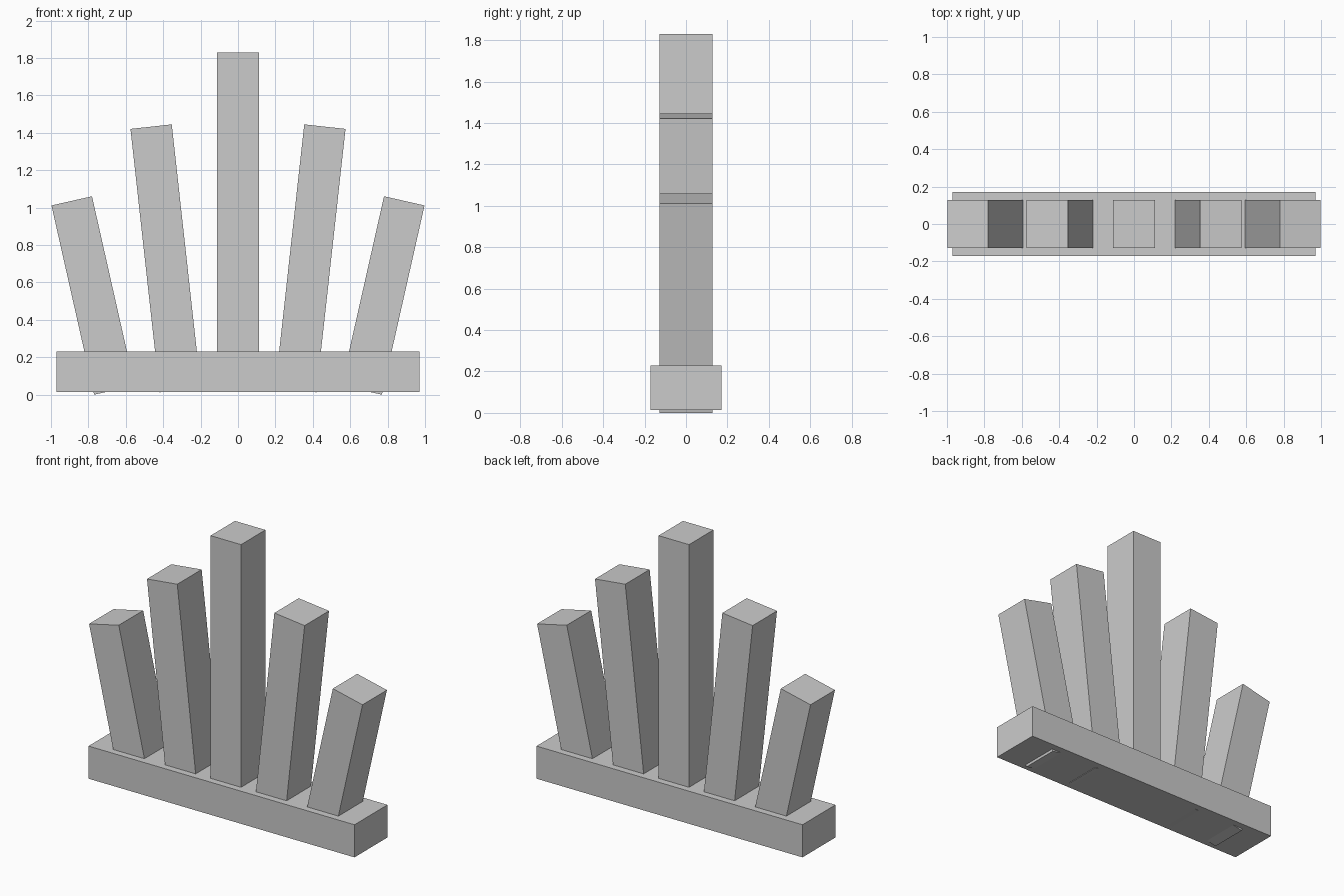
import bpy
import bmesh
from math import radians
from mathutils import Matrix, Vector

if "Cube" in bpy.data.objects:
    bpy.data.objects.remove(bpy.data.objects["Cube"])


def box(name, size, base, tilt=0.0):
    """Box standing on the point base, leaning in x by tilt degrees."""
    bm = bmesh.new()
    bmesh.ops.create_cube(bm, size=1.0)
    bmesh.ops.translate(bm, verts=bm.verts, vec=(0, 0, 0.5))
    bmesh.ops.scale(bm, verts=bm.verts, vec=size)
    mesh = bpy.data.meshes.new(name)
    bm.to_mesh(mesh)
    bm.free()
    obj = bpy.data.objects.new(name, mesh)
    obj.matrix_world = (Matrix.Translation(Vector(base))
                        @ Matrix.Rotation(radians(tilt), 4, 'Y'))
    bpy.context.collection.objects.link(obj)
    return obj


WIDTH, DEPTH, FOOT = 0.222, 0.254, 0.024

# Base plinth
box("base", (1.94, 0.344, 0.215), (0, 0, 0.015))

# Upright centre bar
box("center_bar", (WIDTH, DEPTH, 1.806), (0, 0, FOOT))

# Fanned bars, mirrored left and right
for name, x, length, tilt in (("inner_bar", 0.309, 1.417, 6.3),
                              ("outer_bar", 0.661, 1.037, 12.7)):
    for side, s in (("left", -1), ("right", 1)):
        box(f"{name}_{side}", (WIDTH, DEPTH, length), (s * x, 0, FOOT), s * tilt)
